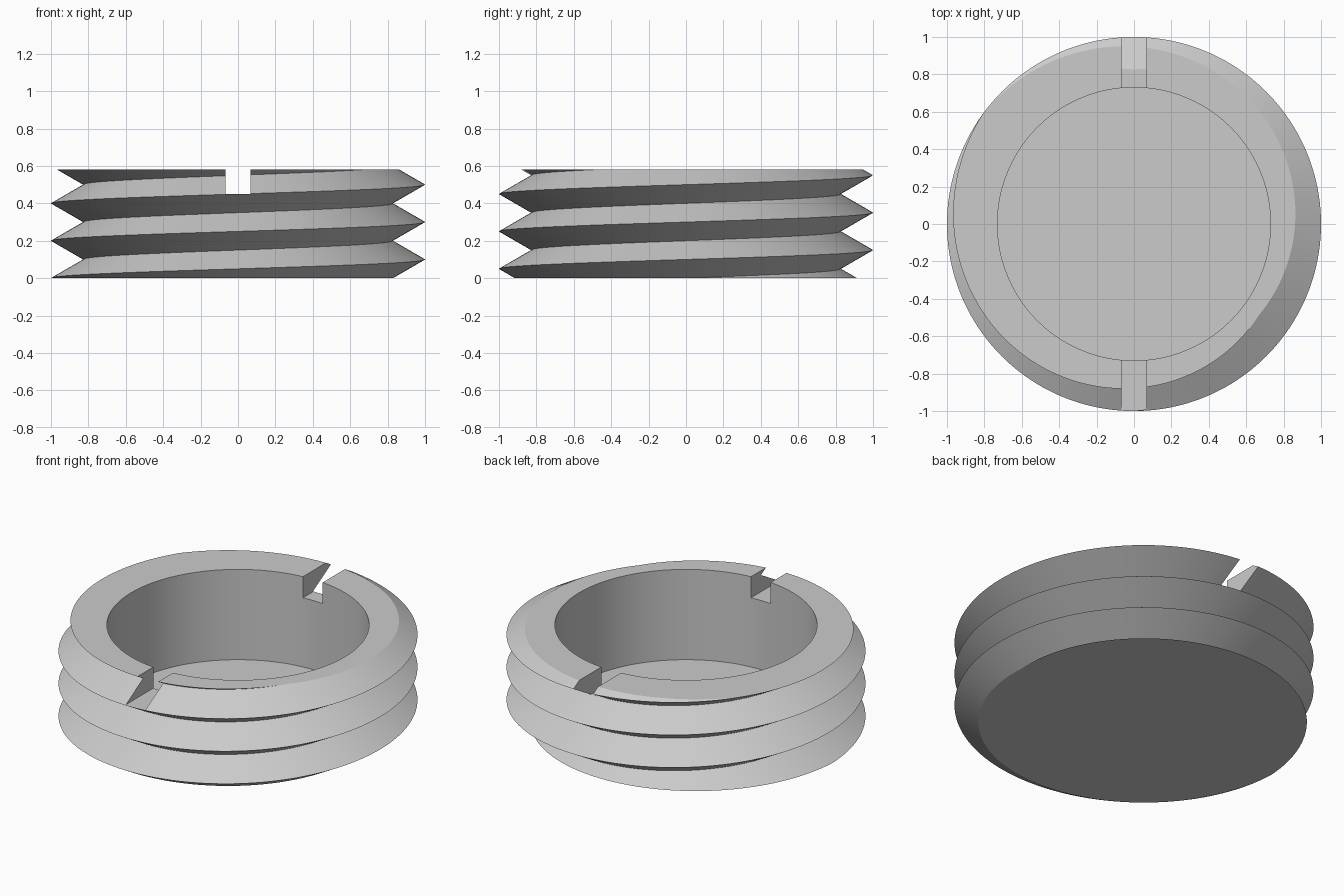
import bpy
import bmesh
import math

cube = bpy.data.objects.get("Cube")
if cube:
    bpy.data.objects.remove(cube, do_unlink=True)

HEIGHT, PITCH = 0.58, 0.2
CREST = 1.0
ROOT = CREST - PITCH / 2 * math.sqrt(3)   # sixty degree thread
BORE, FLOOR = 0.73, 0.025
SLOT_WIDTH, SLOT_FLOOR = 0.134, 0.45
SIDES = 160

metal = bpy.data.materials.new("plain grey metal")
metal.use_nodes = True
grey = (0.6, 0.6, 0.6, 1)
metal.diffuse_color = grey
metal.node_tree.nodes["Principled BSDF"].inputs["Base Color"].default_value = grey


def cut(target, cutter):
    """Subtract the cutter from the target, then drop the cutter."""
    cutter.hide_render = True
    mod = target.modifiers.new("cut", "BOOLEAN")
    mod.operation, mod.solver, mod.object = "DIFFERENCE", "EXACT", cutter
    bpy.ops.object.select_all(action="DESELECT")
    bpy.context.view_layer.objects.active = target
    target.select_set(True)
    bpy.ops.object.modifier_apply(modifier=mod.name)
    bpy.data.objects.remove(cutter, do_unlink=True)


# Helical thread: alternating crest and root rows climbing one pitch per turn
bm = bmesh.new()
ROWS = 12
grid = []
for row in range(ROWS):
    radius = CREST if row % 2 else ROOT
    base = (row - 4) * PITCH / 2
    grid.append([bm.verts.new((radius * math.cos(a), radius * math.sin(a),
                               base + PITCH * a / math.tau))
                 for a in (math.tau * c / SIDES for c in range(SIDES))])
for row in range(ROWS - 1):
    for c in range(SIDES):
        if c + 1 < SIDES:
            low, high = grid[row][c + 1], grid[row + 1][c + 1]
        elif row + 3 < ROWS:          # a full turn joins two rows higher
            low, high = grid[row + 2][0], grid[row + 3][0]
        else:
            continue
        bm.faces.new((grid[row][c], low, high, grid[row + 1][c]))

# Trim the thread flat at both ends and cap it
for z, normal in ((0, -1), (HEIGHT, 1)):
    bmesh.ops.bisect_plane(bm, geom=bm.verts[:] + bm.edges[:] + bm.faces[:],
                           dist=1e-5, plane_co=(0, 0, z),
                           plane_no=(0, 0, normal), clear_outer=True)
bmesh.ops.holes_fill(bm, edges=[e for e in bm.edges if e.is_boundary], sides=0)
bmesh.ops.recalc_face_normals(bm, faces=bm.faces[:])
mesh = bpy.data.meshes.new("threaded_plug")
bm.to_mesh(mesh)
bm.free()
mesh.materials.append(metal)
plug = bpy.data.objects.new("threaded_plug", mesh)
bpy.context.collection.objects.link(plug)

# Blind bore
bpy.ops.mesh.primitive_cylinder_add(vertices=SIDES, radius=BORE, depth=1,
                                    location=(0, 0, FLOOR + 0.5))
bore = bpy.context.object
bore.name = "bore_cutter"
bore.data.materials.append(metal)
cut(plug, bore)

# Driver slot across the rim
bpy.ops.mesh.primitive_cube_add(size=1, location=(0, 0, SLOT_FLOOR + 0.5))
slot = bpy.context.object
slot.name = "slot_cutter"
slot.scale = (SLOT_WIDTH, 3, 1)
slot.data.materials.append(metal)
cut(plug, slot)

plug.select_set(True)
bpy.context.view_layer.objects.active = plug
bpy.ops.object.shade_smooth_by_angle(angle=math.radians(30))
